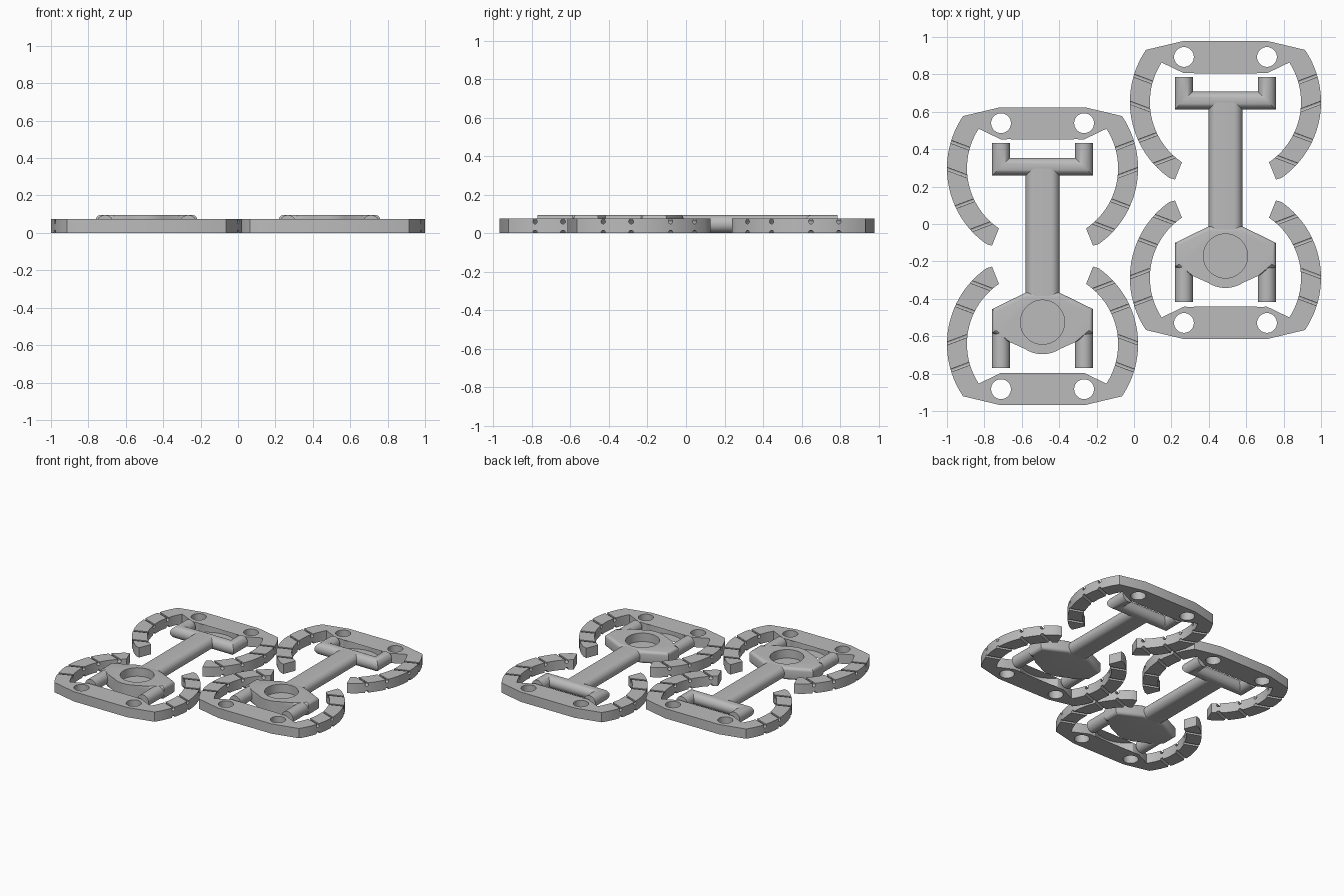
import bpy, bmesh, math
from mathutils import Vector

if "Cube" in bpy.data.objects:
    bpy.data.objects.remove(bpy.data.objects["Cube"], do_unlink=True)

gray = bpy.data.materials.new("plain_gray")
gray.use_nodes = True
gray.diffuse_color = (0.5, 0.5, 0.5, 1)
gray.node_tree.nodes["Principled BSDF"].inputs["Base Color"].default_value = (0.5, 0.5, 0.5, 1)

CLIP_H = 0.075
LINK_H = 0.095
R = LINK_H / 2


def finish(name, bm):
    bmesh.ops.recalc_face_normals(bm, faces=bm.faces)
    mesh = bpy.data.meshes.new(name)
    bm.to_mesh(mesh)
    bm.free()
    mesh.materials.append(gray)
    ob = bpy.data.objects.new(name, mesh)
    bpy.context.collection.objects.link(ob)
    return ob


def select(ob):
    bpy.ops.object.select_all(action="DESELECT")
    ob.select_set(True)
    bpy.context.view_layer.objects.active = ob


def smooth(ob):
    select(ob)
    bpy.ops.object.shade_smooth_by_angle(angle=math.radians(30))


def cut(ob, bm):
    cutter = finish("cutter", bm)
    cutter.hide_render = True
    mod = ob.modifiers.new("cut", "BOOLEAN")
    mod.operation = "DIFFERENCE"
    mod.solver = "EXACT"
    mod.object = cutter
    select(ob)
    bpy.ops.object.modifier_apply(modifier="cut")
    bpy.data.objects.remove(cutter, do_unlink=True)


def loft(bm, rings):
    """Join matching closed rings of points into a capped solid."""
    rings = [[bm.verts.new(p) for p in ring] for ring in rings]
    n = len(rings[0])
    for a, b in zip(rings, rings[1:]):
        for i in range(n):
            j = (i + 1) % n
            bm.faces.new((a[i], a[j], b[j], b[i]))
    bm.faces.new(rings[0])
    bm.faces.new(rings[-1])


def prism(bm, outline, z0, z1):
    loft(bm, [[(x, y, z) for x, y in outline] for z in (z0, z1)])


def sweep(bm, stations, profile):
    """Each station is a position and a mitred sideways vector."""
    loft(bm, [[(p[0] + s[0] * u, p[1] + s[1] * u, z) for u, z in profile]
              for p, s in stations])


def arc(cx, cy, r, a0, a1, n):
    angles = [math.radians(a0 + (a1 - a0) * i / n) for i in range(n + 1)]
    return [(cx + r * math.cos(a), cy + r * math.sin(a)) for a in angles]


def circle(cx, cy, r, n=32):
    return arc(cx, cy, r, 0, 360, n)[:-1]


def mirrored(half):
    """Close a right half outline that runs from the top to the bottom."""
    return half + [(-x, y) for x, y in reversed(half) if abs(x) > 1e-5]


# Horseshoe clip: plate with two curved arms
AX, AY, OUT, INN = 0.016, 0.47, 0.495, 0.388
half = [(0.227, 0.796)]
half += arc(AX, AY, OUT, 34.3, -55, 28)
half += [(0.27, 0.056)]
half += arc(AX, AY, INN, -56, 33, 24)
half += [(0.222, 0.624), (0.163, 0.626)]
half += arc(0, 0.491, 0.215, 38, 90, 10)
bm = bmesh.new()
prism(bm, mirrored(half), 0, CLIP_H)
clip = finish("clip", bm)

# Round bolt holes and keyhole grooves across the arms
bm = bmesh.new()
slot = arc(0, 0.06, 0.012, 130, 410, 14) + [(0.008, 0.1), (-0.008, 0.1)]
groove = circle(0, 0.003, 0.012, 16)
for side in (-1, 1):
    prism(bm, circle(side * 0.222, 0.711, 0.053), -0.05, 0.15)
    for y, slope in ((0.612, 1), (0.467, 1), (0.262, -1), (0.137, -1)):
        x = AX + math.sqrt(OUT ** 2 - (y - AY) ** 2)
        d = Vector((math.cos(0.36), slope * math.sin(0.36)))
        p = Vector((x, y))
        across = Vector((-d.y * side, d.x))
        ends = [p + d * 0.04, p - d * 0.17]
        stations = [((e.x * side, e.y), across) for e in ends]
        for profile in (slot, groove):
            sweep(bm, stations, profile)
cut(clip, bm)
smooth(clip)

# Yoke: U-shaped round bar with mitred corners
PX, BAR = 0.222, 0.478
round_bar = circle(0, R, R)
bm = bmesh.new()
sweep(bm, [((-PX, 0.604), (1, 0)), ((-PX, BAR), (1, 1)),
           ((PX, BAR), (-1, 1)), ((PX, 0.604), (-1, 0))], round_bar)
yoke = finish("yoke", bm)
smooth(yoke)

# Shaft: wide bar with fully rounded sides
W = 0.044
stadium = arc(W, R, R - 0.001, -90, 90, 14) + arc(-W, R, R - 0.001, 90, 270, 14)
bm = bmesh.new()
sweep(bm, [((0, BAR), (1, 0)), ((0, -0.215), (1, 0))], stadium)
shaft = finish("shaft", bm)
smooth(shaft)

# Hub: softened plate with a round blind recess
HY = -0.353
half = [(0.09, -0.195), (0.27, -0.283), (0.27, -0.41), (0.174, -0.46)]
half += arc(0, HY, 0.171, -57, -90, 8)
bm = bmesh.new()
prism(bm, mirrored(half), 0, LINK_H)
rim = [e for e in bm.edges if abs(e.verts[0].co.z - e.verts[1].co.z) < 1e-4]
bmesh.ops.bevel(bm, geom=rim, offset=0.022, segments=4, profile=0.5, affect="EDGES")
hub = finish("hub", bm)
bm = bmesh.new()
prism(bm, circle(0, HY, 0.118, 48), 0.03, 0.2)
cut(hub, bm)
smooth(hub)

# Hub prongs: two round bars pointing away from the shaft
bm = bmesh.new()
for side in (-1, 1):
    sweep(bm, [((side * PX, -0.599), (1, 0)), ((side * PX, -0.32), (1, 0))], round_bar)
prongs = finish("hub_prongs", bm)
smooth(prongs)

# Two complete links, each with a clip at both ends
parts = [(clip, 0), (clip, math.pi), (yoke, 0), (shaft, 0), (hub, 0), (prongs, 0)]
for label, x, y in (("right", -0.489, -0.172), ("left", 0.489, 0.182)):
    for part, turn in parts:
        ob = bpy.data.objects.new(label + "_" + part.name, part.data)
        ob.location = (x, y, 0)
        ob.rotation_euler.z = turn
        bpy.context.collection.objects.link(ob)
for ob in (clip, yoke, shaft, hub, prongs):
    bpy.data.objects.remove(ob, do_unlink=True)
